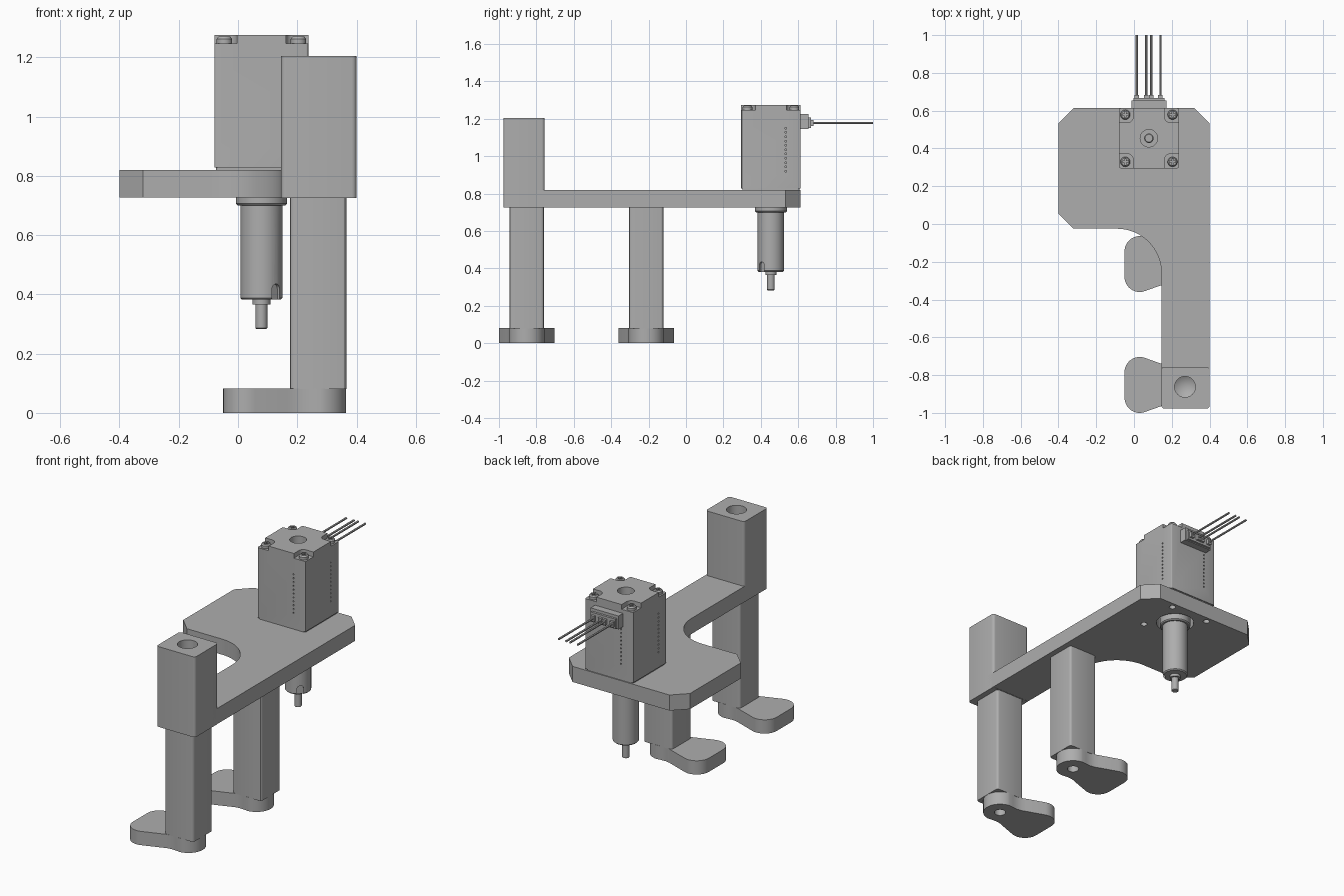
import bpy, bmesh
from math import pi, cos, sin, radians
from mathutils import Matrix, Vector

if "Cube" in bpy.data.objects:
    bpy.data.objects.remove(bpy.data.objects["Cube"])

grey = bpy.data.materials.new("plain grey")
grey.use_nodes = True
grey.diffuse_color = (0.42, 0.42, 0.42, 1)
grey.node_tree.nodes["Principled BSDF"].inputs["Base Color"].default_value = (0.42, 0.42, 0.42, 1)


def finish(name, bm):
    bmesh.ops.recalc_face_normals(bm, faces=bm.faces)
    mesh = bpy.data.meshes.new(name)
    bm.to_mesh(mesh)
    bm.free()
    mesh.materials.append(grey)
    ob = bpy.data.objects.new(name, mesh)
    bpy.context.collection.objects.link(ob)
    return ob


def activate(ob):
    bpy.ops.object.select_all(action='DESELECT')
    ob.select_set(True)
    bpy.context.view_layer.objects.active = ob


def smooth(ob):
    activate(ob)
    bpy.ops.object.shade_smooth_by_angle(angle=radians(30))


def prism(name, points, z0, z1):
    bm = bmesh.new()
    face = bm.faces.new([bm.verts.new((x, y, z0)) for x, y in points])
    ext = bmesh.ops.extrude_face_region(bm, geom=[face])["geom"]
    bmesh.ops.translate(bm, vec=(0, 0, z1 - z0),
                        verts=[v for v in ext if isinstance(v, bmesh.types.BMVert)])
    return finish(name, bm)


def arc(cx, cy, r, a0, a1, n=12):
    return [(cx + r * cos(radians(a0 + (a1 - a0) * i / n)),
             cy + r * sin(radians(a0 + (a1 - a0) * i / n))) for i in range(n + 1)]


def block(name, x0, x1, y0, y1, z0, z1, r=0.0, n=1):
    """Box whose upright edges are chamfered (n=1) or rounded."""
    if not r:
        return prism(name, [(x0, y0), (x1, y0), (x1, y1), (x0, y1)], z0, z1)
    pts = (arc(x1 - r, y1 - r, r, 0, 90, n) + arc(x0 + r, y1 - r, r, 90, 180, n)
           + arc(x0 + r, y0 + r, r, 180, 270, n) + arc(x1 - r, y0 + r, r, 270, 360, n))
    return prism(name, pts, z0, z1)


def lathe(name, cx, cy, profile, n=40):
    """Closed solid turned about an upright axis; profile runs from axis to axis."""
    bm = bmesh.new()
    verts = [bm.verts.new((r, 0, z)) for r, z in profile]
    edges = [bm.edges.new(p) for p in zip(verts, verts[1:])]
    bmesh.ops.spin(bm, geom=verts + edges, cent=(0, 0, 0), axis=(0, 0, 1),
                   angle=2 * pi, steps=n, use_duplicate=False)
    bmesh.ops.remove_doubles(bm, verts=bm.verts, dist=1e-5)
    bmesh.ops.translate(bm, vec=(cx, cy, 0), verts=bm.verts)
    return finish(name, bm)


def cylinder(name, cx, cy, r, z0, z1, n=32):
    return lathe(name, cx, cy, [(0, z0), (r, z0), (r, z1), (0, z1)], n)


def cut(ob, *cutters):
    for c in cutters:
        mod = ob.modifiers.new("cut", 'BOOLEAN')
        mod.operation = 'DIFFERENCE'
        mod.solver = 'EXACT'
        mod.object = c
        activate(ob)
        bpy.ops.object.modifier_apply(modifier=mod.name)
        bpy.data.objects.remove(c)
    return ob


MX, MY, H = 0.079, 0.454, 0.159      # motor axis and half width
SCREW = 0.125                        # screw offset from the axis
CORNERS = [(sx, sy) for sx in (-1, 1) for sy in (-1, 1)]

# Arm plate with clipped corners and a filleted inside corner
outline = ([(-0.32, 0.613), (-0.4, 0.533), (-0.4, 0.055), (-0.32, -0.025)]
           + arc(-0.09, -0.26, 0.235, 90, 0, 24)
           + [(0.145, -0.8), (0.4, -0.8), (0.4, 0.533), (0.32, 0.613)])
plate = prism("arm_plate", outline, 0.727, 0.82)
cut(plate, cylinder("bore", MX, MY, 0.105, 0.7, 0.81, 48),
    *[cylinder("screw_hole", MX + SCREW * sx, MY + SCREW * sy, 0.018, 0.7, 0.8)
      for sx, sy in CORNERS])
smooth(plate)

# Upright post with a drilled, cone-bottomed hole
post = block("upright_post", 0.145, 0.4, -0.977, -0.756, 0.726, 1.205, 0.016, 4)
cut(post, lathe("drill", 0.27, -0.862, [(0, 0.93), (0.055, 0.965), (0.055, 1.25), (0, 1.25)]))
smooth(post)

# Two legs, each on a flared foot
for label, y in (("front", -0.852), ("middle", -0.212)):
    leg = block(label + "_leg", 0.176, 0.366, y - 0.092, y + 0.092, 0.08, 0.73, 0.015, 3)
    smooth(leg)
    half = (arc(0.27, 0, 0.095, 0, 85) + [(0.25, 0.091), (0.22, 0.09), (0.19, 0.095), (0.165, 0.105)]
            + arc(0.03, 0.068, 0.08, 70, 180))
    mirrored = [(px, -py) for px, py in half[:0:-1]]
    foot = prism(label + "_foot", [(px, py + y) for px, py in half + mirrored], 0, 0.082)
    cut(foot, cylinder("foot_hole", 0.27, y, 0.032, -0.05, 0.07))
    smooth(foot)

# Motor body with stepped corners, top bore and rows of tiny vents
motor = block("motor_body", MX - H, MX + H, MY - H, MY + H, 0.828, 1.275, 0.008, 3)
for sx, sy in CORNERS:
    xs = sorted((MX + sx * 0.083, MX + sx * 0.2))
    ys = sorted((MY + sy * 0.083, MY + sy * 0.2))
    cut(motor, block("step", *xs, *ys, 1.247, 1.3, 0.03, 6))
cut(motor, cylinder("top_bore", MX, MY, 0.046, 1.17, 1.3, 40))
bm = bmesh.new()
for side in range(4):
    for i in range(11):
        spot = Matrix.Translation((0.08, -H, 0.92 + 0.023 * i))
        turn = Matrix.Translation((MX, MY, 0)) @ Matrix.Rotation(side * pi / 2, 4, 'Z')
        bmesh.ops.create_cube(bm, size=1, matrix=turn @ spot @ Matrix.Diagonal((0.008, 0.02, 0.008, 1)))
cut(motor, finish("vents", bm))
smooth(motor)
block("motor_base", MX - H + .006, MX + H - .006, MY - H + .006, MY + H - .006, 0.815, 0.83, 0.01, 3)
smooth(lathe("motor_rear_shaft", MX, MY, [(0, 1.16), (0.025, 1.16), (0.025, 1.215), (0.02, 1.22), (0, 1.22)]))

# Cross-head screws in the corner steps
for sx, sy in CORNERS:
    x, y = MX + SCREW * sx, MY + SCREW * sy
    screw = lathe("corner_screw", x, y, [(0, 1.24), (0.026, 1.24), (0.026, 1.262), (0.02, 1.27), (0, 1.27)], 24)
    cut(screw, block("slot_a", x - .016, x + .016, y - .004, y + .004, 1.26, 1.3),
        block("slot_b", x - .004, x + .004, y - .016, y + .016, 1.26, 1.3))
    smooth(screw)

# Wire connector and wires behind the motor
block("connector_housing", MX - 0.092, MX + 0.092, 0.605, 0.655, 1.145, 1.225)
block("connector_lip", MX - 0.082, MX + 0.082, 0.65, 0.668, 1.15, 1.208)
for i, x in enumerate((0.015, 0.065, 0.092, 0.14)):
    block("wire_socket", x - 0.012, x + 0.012, 0.66, 0.683, 1.162, 1.194)
    bm = bmesh.new()
    bmesh.ops.create_cone(bm, cap_ends=True, segments=12, radius1=0.006, radius2=0.006, depth=0.33,
                          matrix=Matrix.Translation((x, 0.835, 1.178)) @ Matrix.Rotation(pi / 2, 4, 'X'))
    smooth(finish("wire", bm))

# Gearbox below the plate: collar, barrel with slots, output shaft
smooth(lathe("gearbox_collar", MX, MY, [(0, 0.7), (0.08, 0.7), (0.086, 0.706), (0.086, 0.815), (0, 0.815)], 48))
barrel = lathe("gearbox_barrel", MX, MY,
               [(0, 0.382), (0.065, 0.382), (0.071, 0.388), (0.071, 0.71), (0, 0.71)], 48)
slot = [(-0.018, -0.1), (0.018, -0.1)] + arc(0, 0.035, 0.018, 0, 180)
cutter = prism("barrel_slot", slot, -0.02, 0.02)
cutter.data.transform(Matrix.Translation((MX, MY, 0.382)) @ Matrix.Rotation(pi / 4, 4, 'Z')
                      @ Matrix.Translation((0, -0.078, 0)) @ Matrix.Rotation(pi / 2, 4, 'X'))
cut(barrel, cutter)
smooth(barrel)
smooth(cylinder("shaft_bearing", MX, MY, 0.03, 0.365, 0.385))
smooth(lathe("output_shaft", MX, MY, [(0, 0.283), (0.017, 0.283), (0.02, 0.286), (0.02, 0.39), (0, 0.39)], 24))
